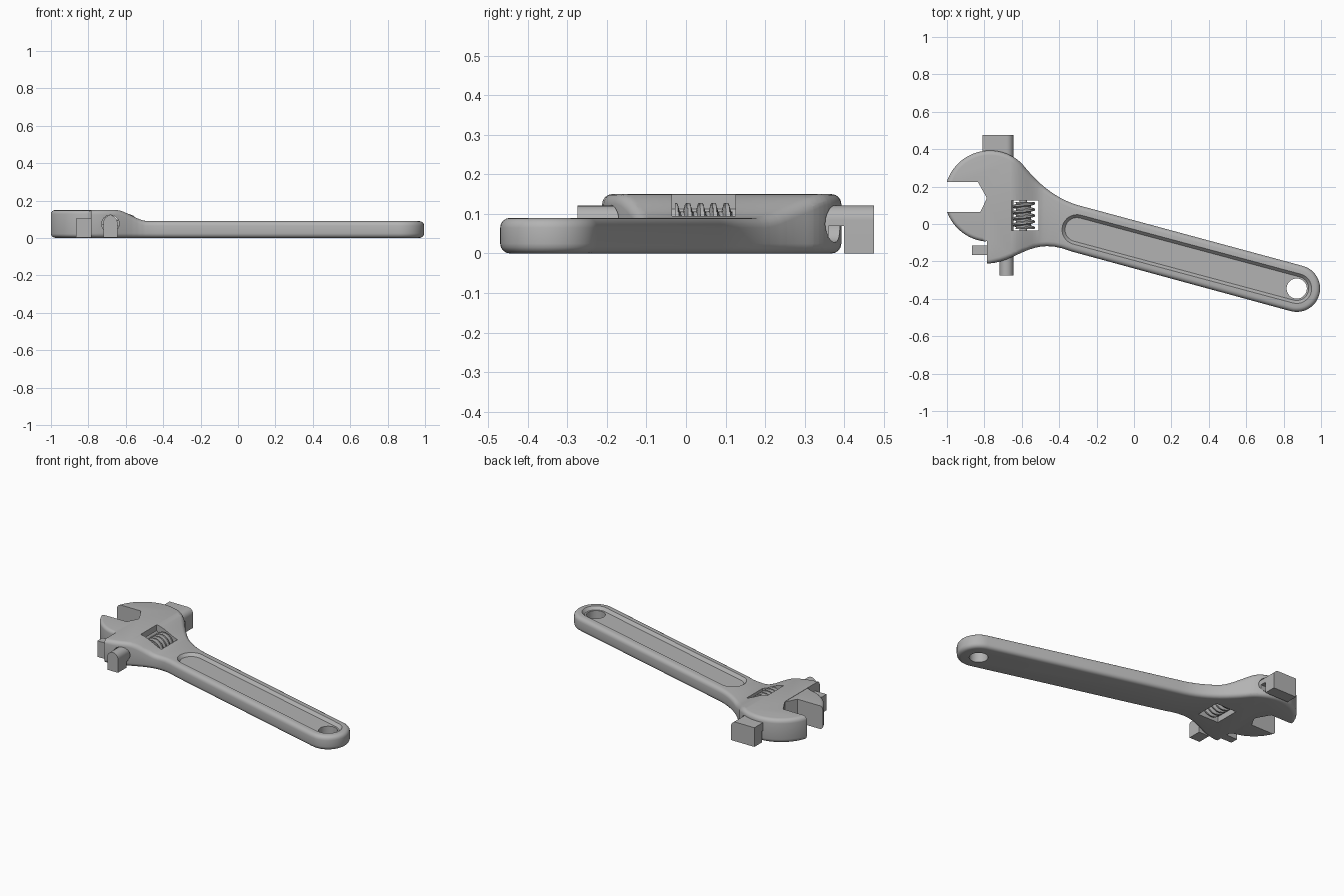
import bpy, bmesh
from math import sin, cos, pi, radians
from mathutils import Vector, Matrix
from mathutils.geometry import interpolate_bezier

if "Cube" in bpy.data.objects:
    bpy.data.objects.remove(bpy.data.objects["Cube"], do_unlink=True)

steel = bpy.data.materials.new("steel_grey")
steel.use_nodes = True
grey = (0.45, 0.45, 0.45, 1)
steel.diffuse_color = grey
steel.node_tree.nodes["Principled BSDF"].inputs["Base Color"].default_value = grey

HEAD = Vector((-0.77, 0.15))      # centre of the round head
END = Vector((0.87, -0.345))      # centre of the handle end
TOP, HANDLE = 0.15, 0.09


def arc(c, r, a0, a1, n):
    steps = [radians(a0 + (a1 - a0) * i / n) for i in range(n + 1)]
    return [Vector((c[0] + r * cos(a), c[1] + r * sin(a))) for a in steps]


def bezier(*pts):
    curve = interpolate_bezier(*[Vector((*p, 0)) for p in pts], 14)
    return [v.to_2d() for v in curve[1:-1]]


def prism_bm(pts, z0, z1):
    bm = bmesh.new()
    base = bm.faces.new([bm.verts.new((p[0], p[1], z0)) for p in pts])
    ext = bmesh.ops.extrude_face_region(bm, geom=[base])
    for v in ext["geom"]:
        if isinstance(v, bmesh.types.BMVert):
            v.co.z = z1
    bmesh.ops.recalc_face_normals(bm, faces=bm.faces)
    return bm


def round_rims(bm, size, test=lambda v: True):
    rims = [e for e in bm.edges
            if abs(e.verts[0].co.z - e.verts[1].co.z) < 1e-5
            and all(test(v) for v in e.verts)]
    bmesh.ops.bevel(bm, geom=rims, offset=size, segments=4, profile=0.5,
                    affect='EDGES', clamp_overlap=False)


def make(name, bm):
    bmesh.ops.recalc_face_normals(bm, faces=bm.faces)
    mesh = bpy.data.meshes.new(name)
    bm.to_mesh(mesh)
    bm.free()
    mesh.materials.append(steel)
    ob = bpy.data.objects.new(name, mesh)
    bpy.context.collection.objects.link(ob)
    return ob


def select(ob):
    bpy.ops.object.select_all(action='DESELECT')
    ob.select_set(True)
    bpy.context.view_layer.objects.active = ob


def smooth(ob):
    select(ob)
    bpy.ops.object.shade_smooth_by_angle(angle=radians(32))


def cut(ob, bm):
    cutter = make("cutter", bm)
    cutter.hide_render = True
    mod = ob.modifiers.new("cut", 'BOOLEAN')
    mod.operation, mod.solver, mod.object = 'DIFFERENCE', 'EXACT', cutter
    select(ob)
    bpy.ops.object.modifier_apply(modifier=mod.name)
    bpy.data.objects.remove(cutter, do_unlink=True)


def rect(x0, x1, y0, y1):
    return [(x0, y0), (x1, y0), (x1, y1), (x0, y1)]


def along_y(pts, y0, y1):
    """Prism whose x-z section runs along y."""
    bm = prism_bm(pts, -y1, -y0)
    bmesh.ops.rotate(bm, verts=bm.verts, matrix=Matrix.Rotation(pi / 2, 3, 'X'))
    return bm


# Body: head and handle outline with rounded rims
head = arc(HEAD, 0.243, 195, 45, 32)
cap = arc(END, 0.125, 75, -105, 24)
neck_top, neck_low, corner = (-0.26, 0.09), (-0.34, -0.145), (-0.785, -0.212)
outline = [(-1.05, 0.08)] + head
outline += bezier(head[-1], (-0.52, 0.225), (-0.42, 0.125), neck_top)
outline += [neck_top] + cap + [neck_low]
outline += bezier(neck_low, (-0.55, -0.06), (-0.62, -0.205), corner)
outline += [corner, (-1.05, -0.212)]
bm = prism_bm(outline, 0, TOP)
round_rims(bm, 0.025)

# Slope from the thick head down to the thin handle
x0, x1 = -0.66, -0.48
for i in range(13):
    bmesh.ops.bisect_plane(bm, geom=bm.verts[:] + bm.edges[:] + bm.faces[:],
                           plane_co=(x0 + (x1 - x0) * i / 12, 0, 0), plane_no=(1, 0, 0))
for v in bm.verts:
    t = min(max((v.co.x - x0) / (x1 - x0), 0), 1)
    if v.co.z > 0.05:
        v.co.z -= (TOP - HANDLE) * t * t * (3 - 2 * t)
bmesh.ops.triangulate(bm, faces=bm.faces)
body = make("wrench_body", bm)

# Mouth, worm window, slide channel and hanging hole
mouth = [(-1.2, 0.225), (-0.835, 0.225), (-0.79, 0.145), (-0.785, 0.13),
         (-0.785, -0.4), (-1.2, -0.4)]
cut(body, prism_bm(mouth, -0.1, 0.3))
cut(body, prism_bm(rect(-0.655, -0.51, -0.035, 0.125), -0.1, 0.3))
cut(body, along_y(arc((-0.682, 0.075), 0.047, 0, 345, 23), -0.4, 0.6))
cut(body, prism_bm(arc(END, 0.054, 0, 350, 35), -0.1, 0.3))

# Sunken panel along the handle, with sloped walls
start = Vector((-0.305, -0.03))
panel = arc(END, 0.08, 75, -105, 16) + arc(start, 0.08, 255, 75, 16)
bm = prism_bm(panel, HANDLE - 0.018, HANDLE + 0.018)
axis = (END - start).normalized()
for v in bm.verts:
    p = v.co.to_2d()
    near = start + axis * min(max((p - start).dot(axis), 0), (END - start).length)
    q = near + (p - near) * (0.8 if v.co.z < HANDLE else 1.2)
    v.co.x, v.co.y = q
cut(body, bm)
smooth(body)

# Movable jaw
curve = arc(HEAD, 0.245, 200.5, 264, 16)
bm = prism_bm(curve + [(-0.785, -0.09), (-0.785, 0.14), (-0.822, 0.065)], 0.002, TOP - 0.002)
round_rims(bm, 0.02, lambda v: abs((v.co.to_2d() - HEAD).length - 0.245) < 1e-3)
smooth(make("movable_jaw", bm))
make("jaw_stop", prism_bm(rect(-0.865, -0.74, -0.165, -0.115), 0.002, 0.103))


# Slide rod with an arched top, and its end pieces
def arch(left, z0):
    dome = arc((-0.682, 0.084), 0.037, 0, 90 if left < -0.75 else 180, 12)
    tail = [(left, 0.121)] if left < -0.75 else []
    return [(left, z0), (-0.645, z0)] + dome + tail


for name, left, z0, y0, y1 in [("slide_rod", -0.719, 0.04, -0.22, 0.36),
                               ("rod_front_end", -0.719, 0.002, -0.275, -0.19),
                               ("rod_back_neck", -0.81, 0.07, 0.345, 0.41),
                               ("rod_back_end", -0.81, 0.0, 0.4, 0.475)]:
    smooth(make(name, along_y(arch(left, z0), y0, y1)))

# Worm screw: rings whose radius follows a helical thread
bm = bmesh.new()
N, ROWS, TURNS = 28, 72, 4.5
rings = []
for j in range(ROWS + 1):
    ring = []
    for i in range(N):
        a = 2 * pi * i / N
        wave = sin(2 * pi * TURNS * j / ROWS + a)
        r = 0.051 + 0.011 * min(max(wave * 2, -1), 1)
        ring.append(bm.verts.new((-0.592 + r * cos(a), -0.028 + 0.146 * j / ROWS,
                                  0.066 + r * sin(a))))
    rings.append(ring)
for lo, hi in zip(rings, rings[1:]):
    for i in range(N):
        k = (i + 1) % N
        bm.faces.new((lo[i], lo[k], hi[k], hi[i]))
bm.faces.new(rings[0])
bm.faces.new(rings[-1])
smooth(make("worm_screw", bm))
axle = along_y(arc((-0.592, 0.066), 0.02, 0, 340, 17), -0.06, 0.15)
smooth(make("worm_axle", axle))
